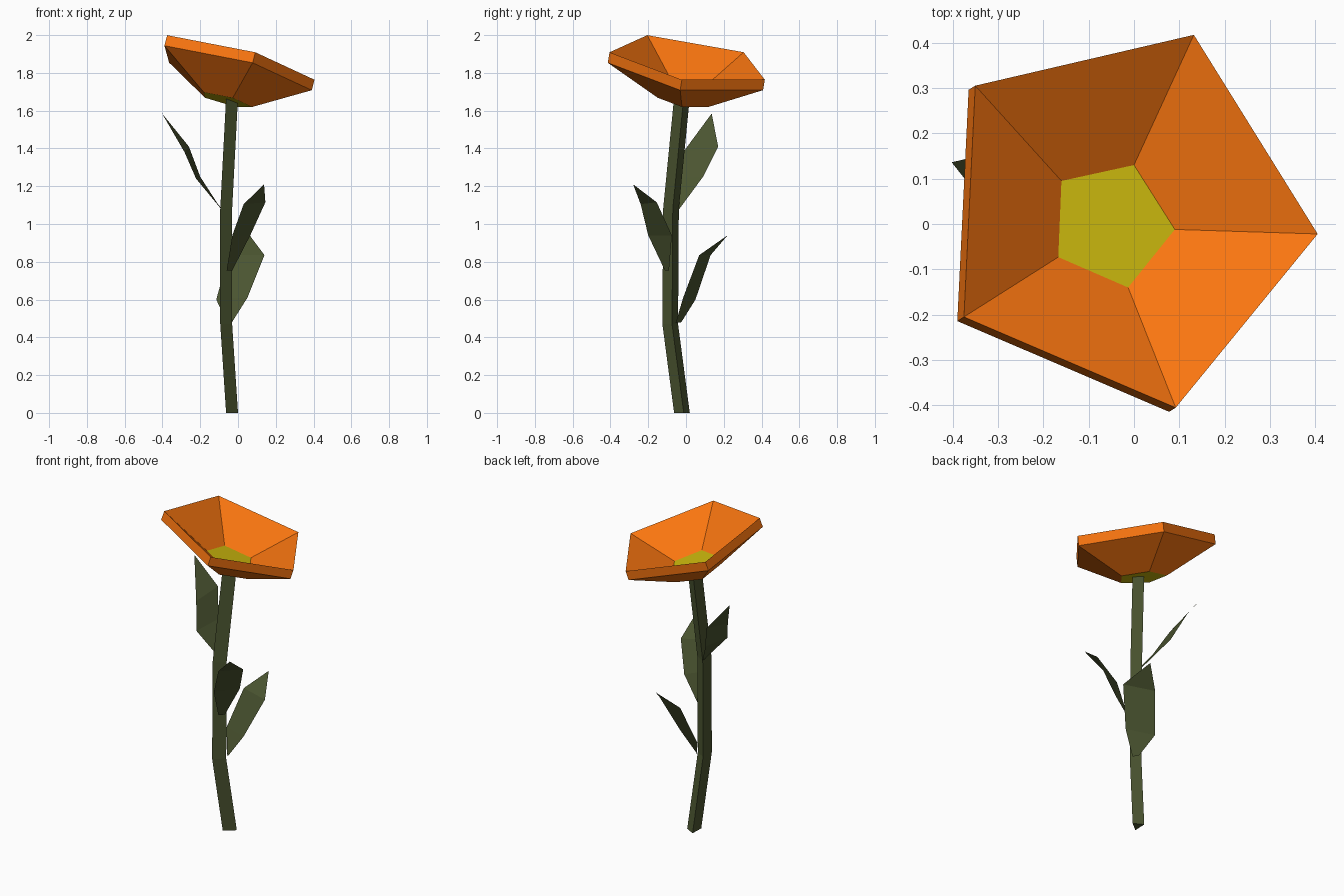
import bpy
from mathutils import Vector

if "Cube" in bpy.data.objects:
    bpy.data.objects.remove(bpy.data.objects["Cube"])


def material(name, color):
    m = bpy.data.materials.new(name)
    m.diffuse_color = (*color, 1)
    m.use_nodes = True
    m.node_tree.nodes["Principled BSDF"].inputs["Base Color"].default_value = m.diffuse_color
    return m


GREEN = material("leaf_green", (0.07, 0.09, 0.03))
ORANGE = material("petal_orange", (0.95, 0.18, 0.005))
YELLOW = material("centre_yellow", (0.6, 0.48, 0.004))


def build(name, rings, mats, start_cap=False, end_cap=False, closed=True):
    """Skin a list of equal-sized vertex rings with flat quads."""
    n = len(rings[0])
    verts = [v for r in rings for v in r]
    faces = []
    for k in range(len(rings) - 1):
        for i in range(n if closed else n - 1):
            j = (i + 1) % n
            faces.append((k * n + i, k * n + j, (k + 1) * n + j, (k + 1) * n + i))
    caps = 0
    if start_cap:
        faces.append(tuple(reversed(range(n))))
        caps += 1
    if end_cap:
        faces.append(tuple(range(len(verts) - n, len(verts))))
        caps += 1
    me = bpy.data.meshes.new(name)
    me.from_pydata(verts, [], faces)
    for m in mats:
        me.materials.append(m)
    if len(mats) > 1:
        for p in list(me.polygons)[len(faces) - caps:]:
            p.material_index = 1
    ob = bpy.data.objects.new(name, me)
    bpy.context.collection.objects.link(ob)
    return ob


# Stem: triangular section swept along a bent path
section = [(-0.063, -0.063), (0, -0.012), (-0.06, 0.02)]
path = [(0, 0, 0), (-0.031, -0.062, 0.47), (-0.031, -0.058, 1.08), (0, 0, 1.67)]
build("stem", [[(x + dx, y + dy, z) for x, y in section] for dx, dy, z in path],
      [GREEN], True, True)

# Flower: tilted five-sided bowl with wall thickness and yellow centre
normal = Vector((0.264, 0.1635, 1)).normalized()


def tilted(points, z0):
    return [Vector((x, y, z0 - 0.264 * x - 0.1635 * y)) for x, y in points]


rim = tilted([(0.405, -0.022), (0.132, 0.417), (-0.35, 0.305),
              (-0.375, -0.205), (0.092, -0.405)], 1.867)
floor = tilted([(0.09, -0.012), (0, 0.13), (-0.16, 0.095),
                (-0.167, -0.073), (-0.013, -0.14)], 1.697)
sink = normal * 0.058
build("flower", [[v - sink for v in floor], [v - sink for v in rim], rim, floor],
      [ORANGE, YELLOW], True, True)

# Leaves: narrow base, two wide cross-sections, pointed tip
leaves = {
    "upper_leaf": ([(-0.09, -0.035, 1.08), (-0.2, 0.09, 1.25), (-0.26, 0.17, 1.41)],
                   [(-0.085, -0.055, 1.08), (-0.222, -0.1, 1.24), (-0.283, -0.015, 1.38)],
                   (-0.402, 0.136, 1.585)),
    "middle_leaf": ([(-0.03, -0.09, 0.755), (0.065, -0.075, 0.94), (0.145, -0.155, 1.115)],
                    [(-0.06, -0.112, 0.755), (-0.03, -0.2, 0.94), (0.03, -0.24, 1.105)],
                    (0.138, -0.28, 1.21)),
    "lower_leaf": ([(-0.035, -0.055, 0.475), (0.05, -0.015, 0.61), (0.14, 0.07, 0.835)],
                   [(-0.06, -0.025, 0.48), (-0.115, 0.05, 0.6), (-0.05, 0.13, 0.835)],
                   (0.062, 0.22, 0.94)),
}
for name, (side_a, side_b, tip) in leaves.items():
    ob = build(name, list(zip(side_a, side_b)), [GREEN], closed=False)
    me = ob.data
    verts = [tuple(v.co) for v in me.vertices] + [tip]
    faces = [tuple(p.vertices) for p in me.polygons] + [(4, 5, 6)]
    me.clear_geometry()
    me.from_pydata(verts, [], faces)
